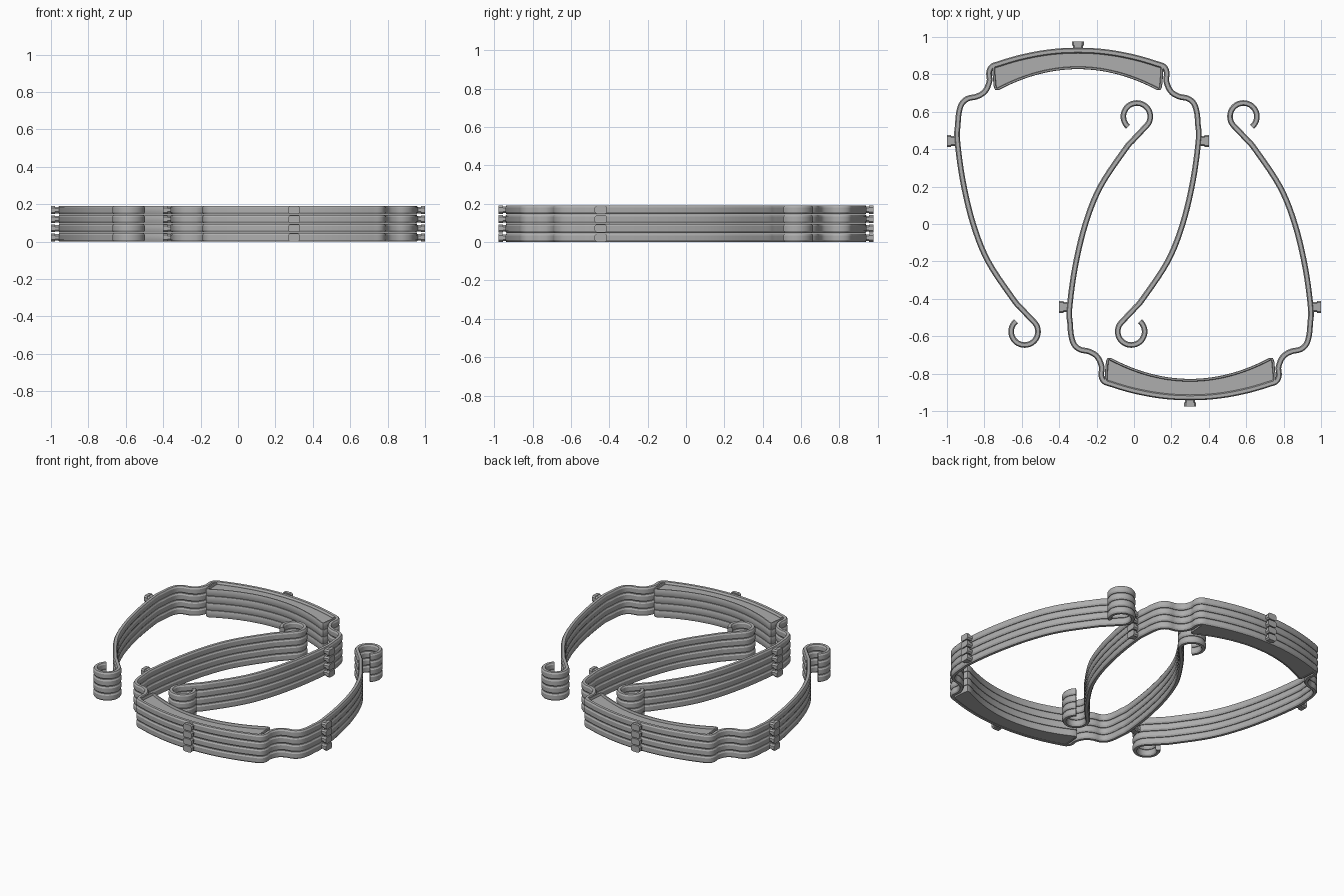
import bpy, bmesh, math
from mathutils import Vector, Matrix

if "Cube" in bpy.data.objects:
    bpy.data.objects.remove(bpy.data.objects["Cube"], do_unlink=True)

PITCH, HEIGHT = 0.0487, 0.0455
CENTRE = -0.30

grey = bpy.data.materials.new("plain grey")
grey.use_nodes = True
colour = (0.42, 0.42, 0.42, 1)
grey.diffuse_color = colour
grey.node_tree.nodes["Principled BSDF"].inputs["Base Color"].default_value = colour


def smooth_path(points, steps):
    """Catmull-Rom curve through the points."""
    pts = [Vector(p) for p in points]
    pts = [2 * pts[0] - pts[1]] + pts + [2 * pts[-1] - pts[-2]]
    out = []
    for a, b, c, d in zip(pts, pts[1:], pts[2:], pts[3:]):
        for i in range(steps):
            t = i / steps
            out.append(0.5 * (2 * b + (c - a) * t + (2 * a - 5 * b + 4 * c - d) * t ** 2
                              + (3 * b - a - 3 * c + d) * t ** 3))
    return out + [pts[-2]]


def mirrored(half):
    """Complete a path that starts on the centre line."""
    return [Vector((-p[0], p[1])) for p in reversed(half[1:])] + [Vector(p) for p in half]


def finish(bm, name):
    bmesh.ops.recalc_face_normals(bm, faces=bm.faces)
    mesh = bpy.data.meshes.new(name)
    bm.to_mesh(mesh)
    bm.free()
    mesh.materials.append(grey)
    mesh.polygons.foreach_set("use_smooth", [True] * len(mesh.polygons))
    mesh.set_sharp_from_angle(angle=math.radians(30))
    return mesh


def sweep(path, width, name, cut=0.006, drop=0.010):
    """Strip with chamfered edges that follows a flat path."""
    w, h = width / 2, HEIGHT
    section = [(-w, drop), (-w + cut, 0), (w - cut, 0), (w, drop),
               (w, h - drop), (w - cut, h), (-w + cut, h), (-w, h - drop)]
    bm = bmesh.new()
    rings = []
    for i, p in enumerate(path):
        t = (path[min(i + 1, len(path) - 1)] - path[max(i - 1, 0)]).normalized()
        n = Vector((-t.y, t.x))
        rings.append([bm.verts.new((p.x + n.x * o, p.y + n.y * o, z)) for o, z in section])
    k = len(section)
    for a, b in zip(rings, rings[1:]):
        for j in range(k):
            bm.faces.new((a[j], a[(j + 1) % k], b[(j + 1) % k], b[j]))
    bm.faces.new(rings[0])
    bm.faces.new(rings[-1])
    return finish(bm, name)


def tab_mesh(name, x, y, angle):
    """Narrow neck with a wider chamfered cap, pointing outwards."""
    bm = bmesh.new()
    for start, end, half, tall in ((-0.01, 0.024, 0.027, 0.034), (0.02, 0.042, 0.032, 0.042)):
        size = Matrix.Diagonal((end - start, 2 * half, tall, 1))
        move = Matrix.Translation(((start + end) / 2, 0, HEIGHT / 2))
        made = bmesh.ops.create_cube(bm, size=1, matrix=move @ size)
        edges = {e for v in made["verts"] for e in v.link_edges
                 if abs((e.verts[0].co - e.verts[1].co).x) > 0.01}
        bmesh.ops.bevel(bm, geom=list(edges), offset=0.009, segments=1, affect='EDGES')
    bmesh.ops.transform(bm, verts=bm.verts,
                        matrix=Matrix.Translation((x, y, 0)) @ Matrix.Rotation(angle, 4, 'Z'))
    return finish(bm, name)


def front_y(u):
    return 0.928 - 0.405 * u * u


def rim_y(u):
    return 0.835 - 0.62 * u * u


# Headband: bowed front, stepped shoulder, long arm and hooked end
half = [(u, front_y(u)) for u in (0, 0.1, 0.2, 0.3, 0.37, 0.417)]
half += [(0.459, 0.842), (0.475, 0.81), (0.473, 0.762), (0.497, 0.709), (0.54, 0.682),
         (0.588, 0.671), (0.62, 0.644), (0.636, 0.596), (0.642, 0.53), (0.645, 0.45),
         (0.615, 0.23), (0.56, 0), (0.48, -0.2), (0.347, -0.4), (0.305, -0.449), (0.26, -0.497)]
hook = [(0.285 + 0.072 * math.cos(math.radians(a)), -0.575 + 0.072 * math.sin(math.radians(a)))
        for a in range(140, 411, 10)]
arm = smooth_path(half + hook[:1], 5)
band = sweep(mirrored(arm + hook[1:]), 0.030, "headband")

# Thin wall around the forehead pad
rim_half = [(0.427 * i / 14, rim_y(0.427 * i / 14)) for i in range(15)]
rim_half += [(0.438, 0.722), (0.443, 0.735), (0.449, 0.80), (0.450, 0.838), (0.443, 0.846), (0.42, 0.853)]
rim = sweep(mirrored(rim_half), 0.014, "pad_rim", cut=0.003, drop=0.006)

# Recessed floor between the front and the wall
bm = bmesh.new()
columns = []
for i in range(31):
    u = 0.444 * (i / 15 - 1)
    ends = (front_y(u), max(rim_y(u), 0.722))
    columns.append([bm.verts.new((u, y, z)) for y, z in
                    ((ends[0], 0.002), (ends[1], 0.002), (ends[1], 0.03), (ends[0], 0.03))])
for a, b in zip(columns, columns[1:]):
    for j in range(4):
        bm.faces.new((a[j], a[(j + 1) % 4], b[(j + 1) % 4], b[j]))
bm.faces.new(columns[0])
bm.faces.new(columns[-1])
floor = finish(bm, "pad_floor")

parts = [band, rim, floor,
         tab_mesh("front_tab", 0, 0.935, math.pi / 2),
         tab_mesh("left_tab", 0.658, 0.444, 0),
         tab_mesh("right_tab", -0.658, 0.444, math.pi)]

# Two interlocking stacks of four, one turned half a circle
for stack, turn in (("back", 0), ("front", math.pi)):
    for layer in range(4):
        place = (Matrix.Rotation(turn, 4, 'Z')
                 @ Matrix.Translation((CENTRE, 0, layer * PITCH)))
        for mesh in parts:
            ob = bpy.data.objects.new(f"{stack}_stack_{mesh.name}_{layer + 1}", mesh)
            ob.matrix_world = place
            bpy.context.collection.objects.link(ob)
